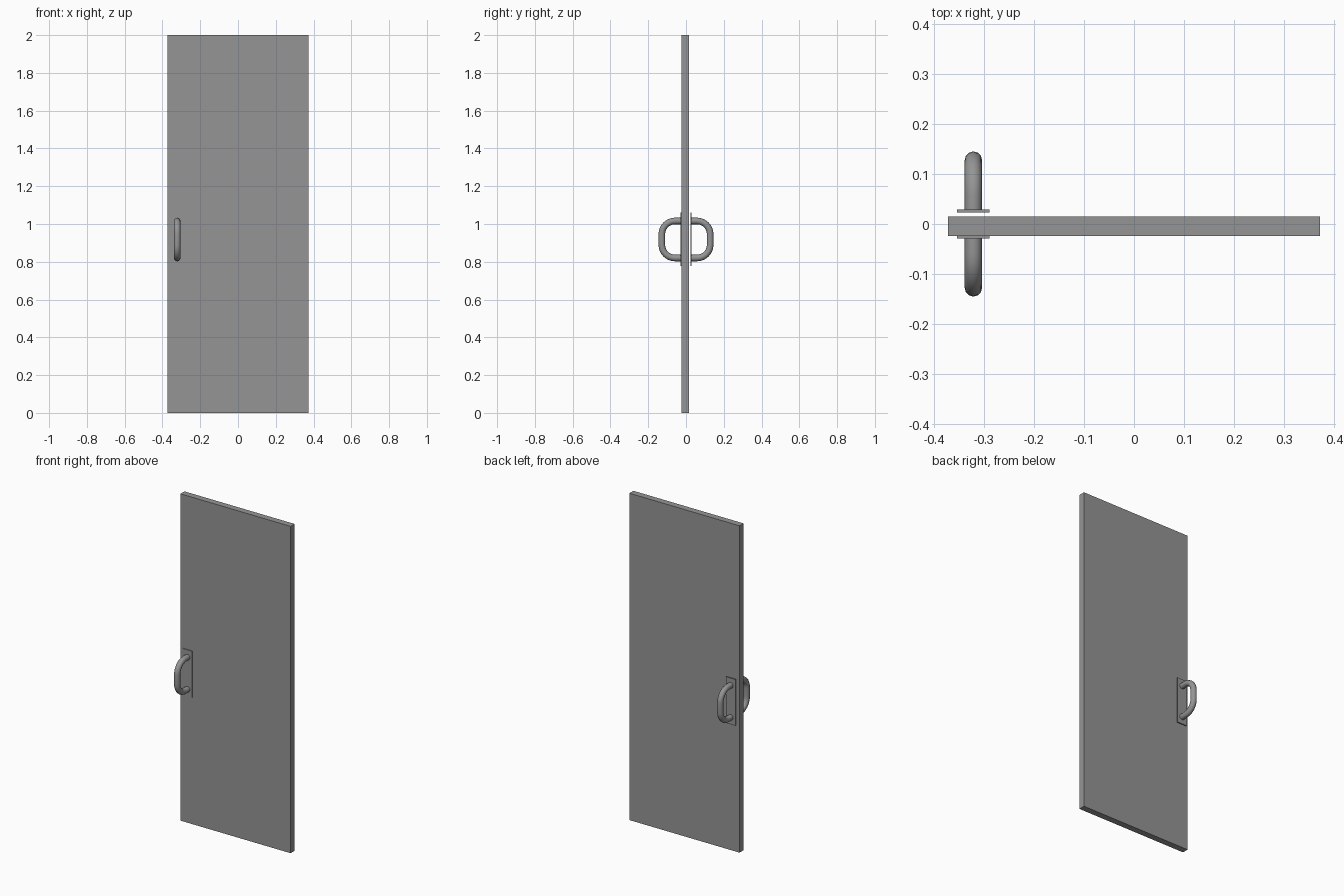
import bpy
import math
from mathutils import Vector

cube = bpy.data.objects.get("Cube")
if cube:
    bpy.data.objects.remove(cube, do_unlink=True)


def material(name, color):
    m = bpy.data.materials.new(name)
    m.use_nodes = True
    m.diffuse_color = color
    m.node_tree.nodes["Principled BSDF"].inputs["Base Color"].default_value = color
    return m


grey = material("plain grey", (0.3, 0.3, 0.3, 1))


def box(name, low, high):
    low, high = Vector(low), Vector(high)
    bpy.ops.mesh.primitive_cube_add(size=1, location=(low + high) / 2)
    ob = bpy.context.object
    ob.name = name
    ob.scale = high - low
    bpy.ops.object.transform_apply(location=False, rotation=False, scale=True)
    ob.data.materials.append(grey)
    return ob


HANDLE_X = -0.322
TUBE = 0.0175


def pull_handle(name, side, base):
    """Round bar bent into a rounded U, standing out from the door."""
    reach, low, high, bend = 0.128, 0.82, 1.016, 0.07
    path = [(base, low)]
    for z, turn, start in ((low + bend, 1, -90), (high - bend, 1, 0)):
        for i in range(9):
            a = math.radians(start + turn * i * 90 / 8)
            path.append((reach - bend + bend * math.cos(a), z + bend * math.sin(a)))
    path.append((base, high))
    curve = bpy.data.curves.new(name, "CURVE")
    curve.dimensions = "3D"
    curve.bevel_depth = TUBE
    curve.bevel_resolution = 4
    curve.use_fill_caps = True
    spline = curve.splines.new("POLY")
    spline.points.add(len(path) - 1)
    for point, (y, z) in zip(spline.points, path):
        point.co = (HANDLE_X, side * y, z, 1)
    ob = bpy.data.objects.new(name, curve)
    bpy.context.collection.objects.link(ob)
    bpy.ops.object.select_all(action="DESELECT")
    ob.select_set(True)
    bpy.context.view_layer.objects.active = ob
    bpy.ops.object.convert(target="MESH")
    ob = bpy.context.object
    ob.data.materials.clear()
    ob.data.materials.append(grey)
    bpy.ops.object.shade_smooth_by_angle(angle=math.radians(40))


# Door leaf
box("door_panel", (-0.373, -0.024, 0), (0.373, 0.015, 2))

# Backing plate and pull handle on each face
for label, side, inner, outer in (("front", -1, 0.024, 0.029), ("back", 1, 0.023, 0.029)):
    y0, y1 = sorted((side * inner, side * outer))
    box(label + "_handle_plate", (-0.355, y0, 0.777), (-0.29, y1, 1.06))
    pull_handle(label + "_handle", side, inner)
